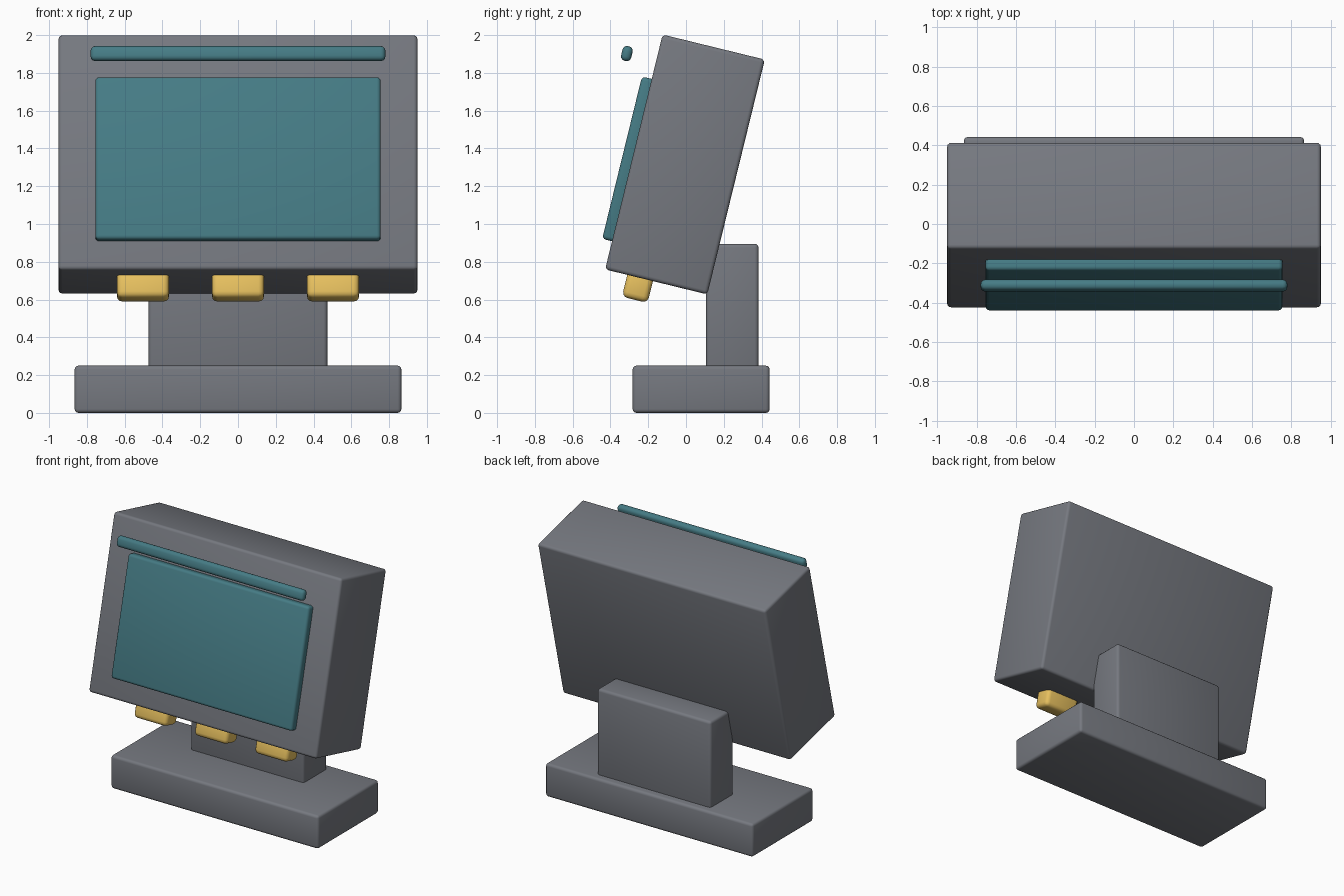
import bpy
from mathutils import Matrix, Vector

if "Cube" in bpy.data.objects:
    bpy.data.objects.remove(bpy.data.objects["Cube"])

TILT = Matrix.Rotation(-0.24, 4, 'X')
HEAD = Vector((0, -0.005, 1.317))


def material(name, rgb):
    mat = bpy.data.materials.new(name)
    mat.diffuse_color = (*rgb, 1)
    mat.use_nodes = True
    mat.node_tree.nodes["Principled BSDF"].inputs["Base Color"].default_value = mat.diffuse_color
    return mat


def box(name, size, centre, mat, bevel=0.02, tilted=False):
    """Rounded box; a tilted box is placed in the leaning frame of the head."""
    bpy.ops.mesh.primitive_cube_add(size=1)
    ob = bpy.context.object
    ob.name = name
    ob.data.transform(Matrix.Diagonal((*size, 1)))
    mod = ob.modifiers.new("rounding", 'BEVEL')
    mod.width = bevel
    mod.segments = 3
    mod.limit_method = 'ANGLE'
    bpy.ops.object.modifier_apply(modifier=mod.name)
    bpy.ops.object.shade_smooth_by_angle()
    if tilted:
        ob.matrix_world = Matrix.Translation(HEAD) @ TILT @ Matrix.Translation(centre)
    else:
        ob.location = centre
    ob.data.materials.append(mat)
    return ob


grey = material("slate_grey", (0.18, 0.19, 0.215))
teal = material("teal", (0.06, 0.20, 0.235))
yellow = material("yellow", (0.80, 0.53, 0.115))

# Foot and neck
box("base", (1.73, 0.725, 0.25), (0, 0.08, 0.125), grey)
box("neck", (0.946, 0.278, 0.68), (0, 0.245, 0.555), grey)

# Leaning housing with raised screen
box("housing", (1.9, 0.557, 1.28), (0, 0, -0.002), grey, tilted=True)
box("screen", (1.51, 0.09, 0.885), (0, -0.287, -0.046), teal, tilted=True)

# Rounded bar floating in front of the upper edge
bar = box("top_bar", (1.56, 0.055, 0.08), (0, 0, 0), teal, 0.024, tilted=True)
bar.matrix_world = Matrix.Translation((0, -0.313, 1.902)) @ TILT

# Three buttons under the housing
for side, x in (("left", -0.503), ("middle", 0), ("right", 0.503)):
    box(side + "_button", (0.276, 0.14, 0.15), (x, -0.088, -0.686), yellow, 0.03, tilted=True)
